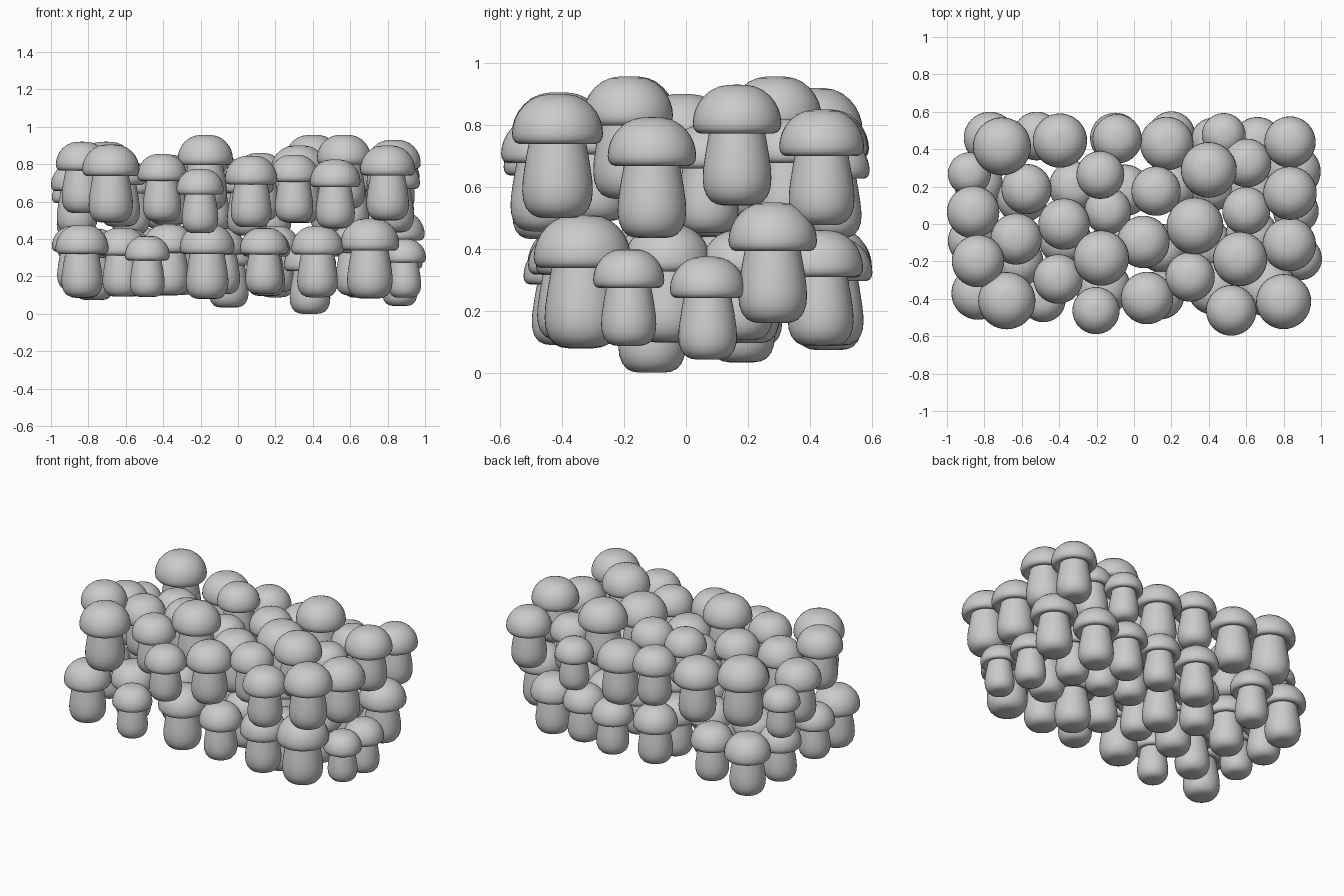
import bpy, bmesh, math
from mathutils import Matrix

# Profiles (radius, height) for a mushroom whose cap radius is 1
STEM = [(0, 0), (.28, 0), (.45, .025), (.58, .09), (.69, .22), (.755, .4), (.775, .6),
        (.765, .82), (.73, 1.08), (.685, 1.36), (.64, 1.6), (.61, 1.8), (.58, 2.0), (0, 2.0)]
CAP = [(0, 1.80), (.6, 1.74), (.72, 1.66), (.83, 1.63), (.92, 1.66), (.98, 1.74), (1, 1.85),
       (.985, 2.01), (.94, 2.17), (.86, 2.33), (.74, 2.48), (.58, 2.61), (.4, 2.69),
       (.2, 2.725), (0, 2.73)]
HEIGHT = 2.73


def lathe(name, profile, segments=40):
    bm = bmesh.new()
    verts = [bm.verts.new((r, 0, z)) for r, z in profile]
    edges = [bm.edges.new(pair) for pair in zip(verts, verts[1:])]
    bmesh.ops.spin(bm, geom=verts + edges, axis=(0, 0, 1), cent=(0, 0, 0),
                   angle=math.tau, steps=segments, use_duplicate=False)
    bmesh.ops.remove_doubles(bm, verts=bm.verts, dist=1e-4)
    bmesh.ops.recalc_face_normals(bm, faces=bm.faces)
    for f in bm.faces:
        f.smooth = True
    mesh = bpy.data.meshes.new(name)
    bm.to_mesh(mesh)
    bm.free()
    return mesh


stem_mesh, cap_mesh = lathe("stem", STEM), lathe("cap", CAP)

# Placements: x, y, height of cap top, cap radius
UPPER = [
    (-.68, -.41, .905, .153), (-.406, -.294, .855, .132), (-.203, -.463, .775, .126),
    (.07, -.396, .845, .14), (.30, -.283, .85, .132), (.52, -.462, .825, .135),
    (.80, -.415, .90, .147), (-.834, -.198, .92, .14), (-.175, -.182, .957, .148),
    (.567, -.187, .957, .145), (.83, -.11, .825, .143), (-.63, -.08, .84, .137),
    (-.374, 0, .85, .137), (.05, -.096, .80, .14), (.326, -.01, .90, .152),
    (-.86, .064, .81, .14), (-.14, .07, .78, .125), (.60, .07, .80, .128),
    (.834, .165, .93, .143), (-.575, .187, .79, .134), (-.18, .262, .91, .128),
    (.118, .176, .86, .132), (.40, .289, .957, .149), (.604, .326, .82, .13),
    (-.88, .268, .72, .115), (-.706, .415, .92, .155), (-.396, .446, .85, .145),
    (-.09, .455, .84, .132), (.175, .43, .80, .143), (.48, .476, .755, .117),
    (.834, .438, .85, .137),
]
LOWER = [
    (-.834, -.37, .476, .142), (-.485, -.405, .417, .12), (-.165, -.34, .48, .147),
    (.14, -.38, .46, .13), (.425, -.345, .47, .14), (.705, -.335, .51, .157),
    (.89, -.185, .40, .115), (-.62, -.2, .46, .135), (-.87, -.09, .47, .125),
    (.865, .07, .375, .122), (.855, .28, .55, .143), (-.37, -.08, .48, .14),
    (-.09, -.08, .46, .13), (.15, -.13, .45, .13), (.385, -.11, .382, .14),
    (.63, -.06, .48, .14), (-.6, .14, .46, .135), (-.83, .21, .44, .13),
    (-.32, .2, .47, .135), (-.05, .18, .41, .138), (.2, .2, .47, .13),
    (.42, .2, .45, .13), (.63, .18, .46, .13), (.66, .435, .46, .137),
    (.43, .44, .45, .13), (.2, .475, .435, .127), (-.1, .46, .47, .135),
    (-.52, .47, .46, .13), (-.77, .46, .455, .14),
]


def add_mushroom(layer, i, x, y, top, r):
    base = Matrix.Translation((x, y, top - HEIGHT * r)) @ Matrix.Scale(r, 4)
    for part, mesh in (("stem", stem_mesh), ("cap", cap_mesh)):
        ob = bpy.data.objects.new(f"{layer}_mushroom_{part}_{i:02d}", mesh)
        ob.matrix_world = base
        bpy.context.collection.objects.link(ob)


# Two packed layers of mushrooms
for layer, places in (("upper", UPPER), ("lower", LOWER)):
    for i, place in enumerate(places, 1):
        add_mushroom(layer, i, *place)
